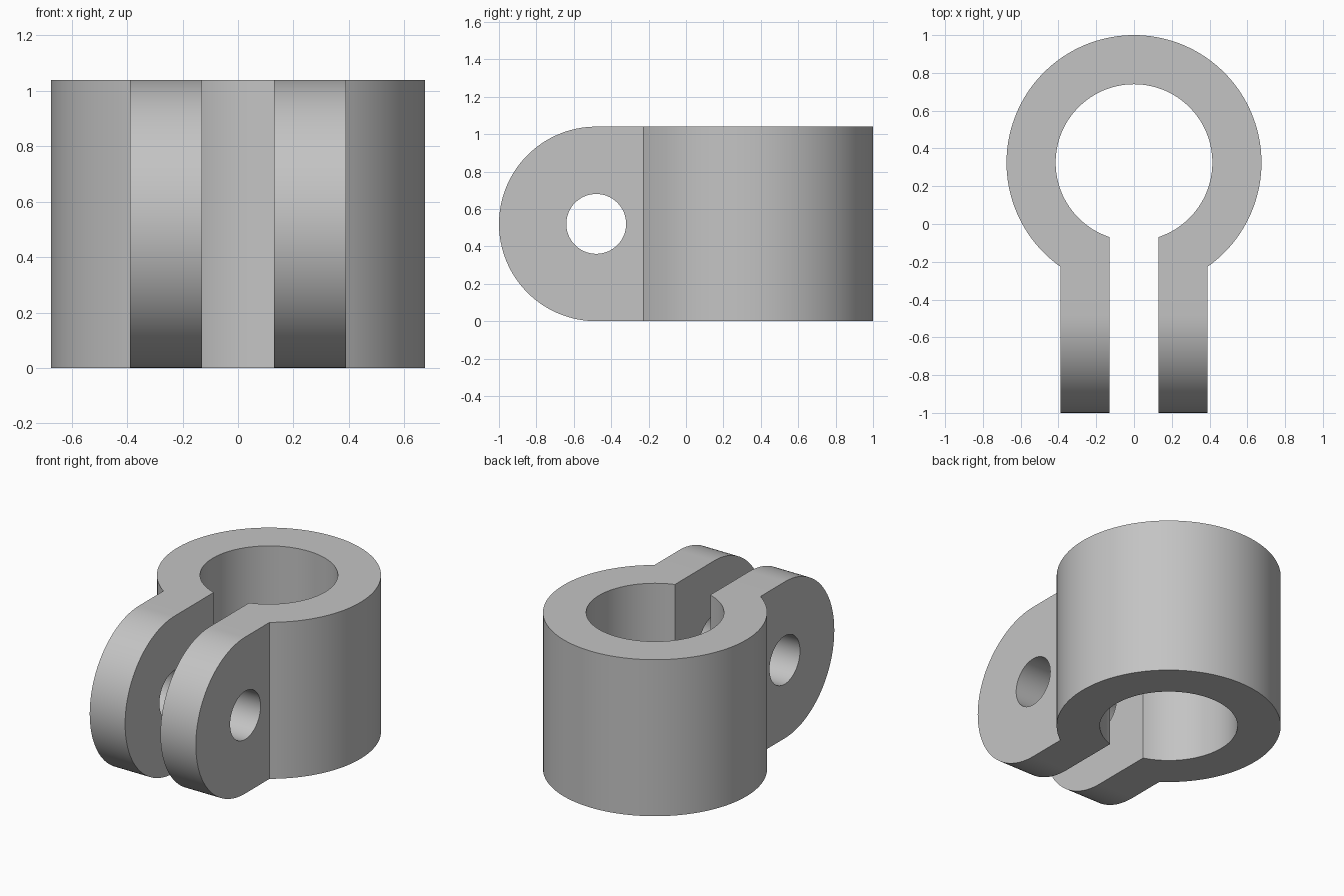
import bpy, bmesh
from math import sin, cos, pi, asin, sqrt

cube = bpy.data.objects.get("Cube")
if cube:
    bpy.data.objects.remove(cube, do_unlink=True)

HEIGHT = 1.04
RING_Y, R_OUT, R_IN = 0.325, 0.675, 0.415
GAP, LUG_OUT = 0.13, 0.39             # inner and outer x of each lug
LUG_R, LUG_Y = HEIGHT / 2, -0.48      # rounded lug end
BOLT_R = 0.16
JOIN_Y = RING_Y - sqrt(R_OUT ** 2 - LUG_OUT ** 2)

metal = bpy.data.materials.new("grey metal")
metal.use_nodes = True
grey = (0.55, 0.55, 0.55, 1)
metal.diffuse_color = grey
metal.node_tree.nodes["Principled BSDF"].inputs["Base Color"].default_value = grey


def arc(cx, cy, r, a0, a1, n):
    return [(cx + r * cos(a0 + (a1 - a0) * i / n),
             cy + r * sin(a0 + (a1 - a0) * i / n)) for i in range(n + 1)]


def prism(bm, low, high, skip):
    """Solid between two matching outlines, leaving some walls open."""
    a = [bm.verts.new(p) for p in low]
    b = [bm.verts.new(p) for p in high]
    bm.faces.new(a)
    bm.faces.new(b)
    n = len(a)
    for i in range(n):
        if i not in skip:
            j = (i + 1) % n
            bm.faces.new((a[i], a[j], b[j], b[i]))


bm = bmesh.new()

# Split ring, left open where the lugs join
ao, ai = asin(LUG_OUT / R_OUT), asin(GAP / R_IN)
outer = arc(0, RING_Y, R_OUT, -pi / 2 + ao, 1.5 * pi - ao, 112)
inner = arc(0, RING_Y, R_IN, 1.5 * pi - ai, -pi / 2 + ai, 96)
plan = outer + [(-GAP, JOIN_Y)] + inner + [(GAP, JOIN_Y)]
prism(bm, [(x, y, 0) for x, y in plan], [(x, y, HEIGHT) for x, y in plan],
      (len(outer) - 1, len(plan) - 1))

# Pair of round-ended lugs
side = [(JOIN_Y, HEIGHT)] + arc(LUG_Y, LUG_R, LUG_R, pi / 2, 1.5 * pi, 64) + [(JOIN_Y, 0)]
for s in (-1, 1):
    prism(bm, [(s * GAP, y, z) for y, z in side],
          [(s * LUG_OUT, y, z) for y, z in side], (len(side) - 1,))

bmesh.ops.remove_doubles(bm, verts=bm.verts, dist=1e-4)
bmesh.ops.recalc_face_normals(bm, faces=bm.faces)
mesh = bpy.data.meshes.new("clamp_collar")
bm.to_mesh(mesh)
bm.free()
mesh.materials.append(metal)
clamp = bpy.data.objects.new("clamp_collar", mesh)
bpy.context.collection.objects.link(clamp)

# Bolt hole through both lugs
bpy.ops.mesh.primitive_cylinder_add(vertices=64, radius=BOLT_R, depth=2,
                                    location=(0, LUG_Y, LUG_R), rotation=(0, pi / 2, 0))
cutter = bpy.context.object
cutter.name = "bolt_hole_cutter"
cutter.hide_render = True
cutter.data.materials.append(metal)
hole = clamp.modifiers.new("bolt_hole", 'BOOLEAN')
hole.operation, hole.solver, hole.object = 'DIFFERENCE', 'EXACT', cutter

bpy.ops.object.select_all(action='DESELECT')
clamp.select_set(True)
bpy.context.view_layer.objects.active = clamp
bpy.ops.object.modifier_apply(modifier=hole.name)
bpy.data.objects.remove(cutter, do_unlink=True)
bpy.ops.object.shade_smooth_by_angle(angle=pi / 6)
